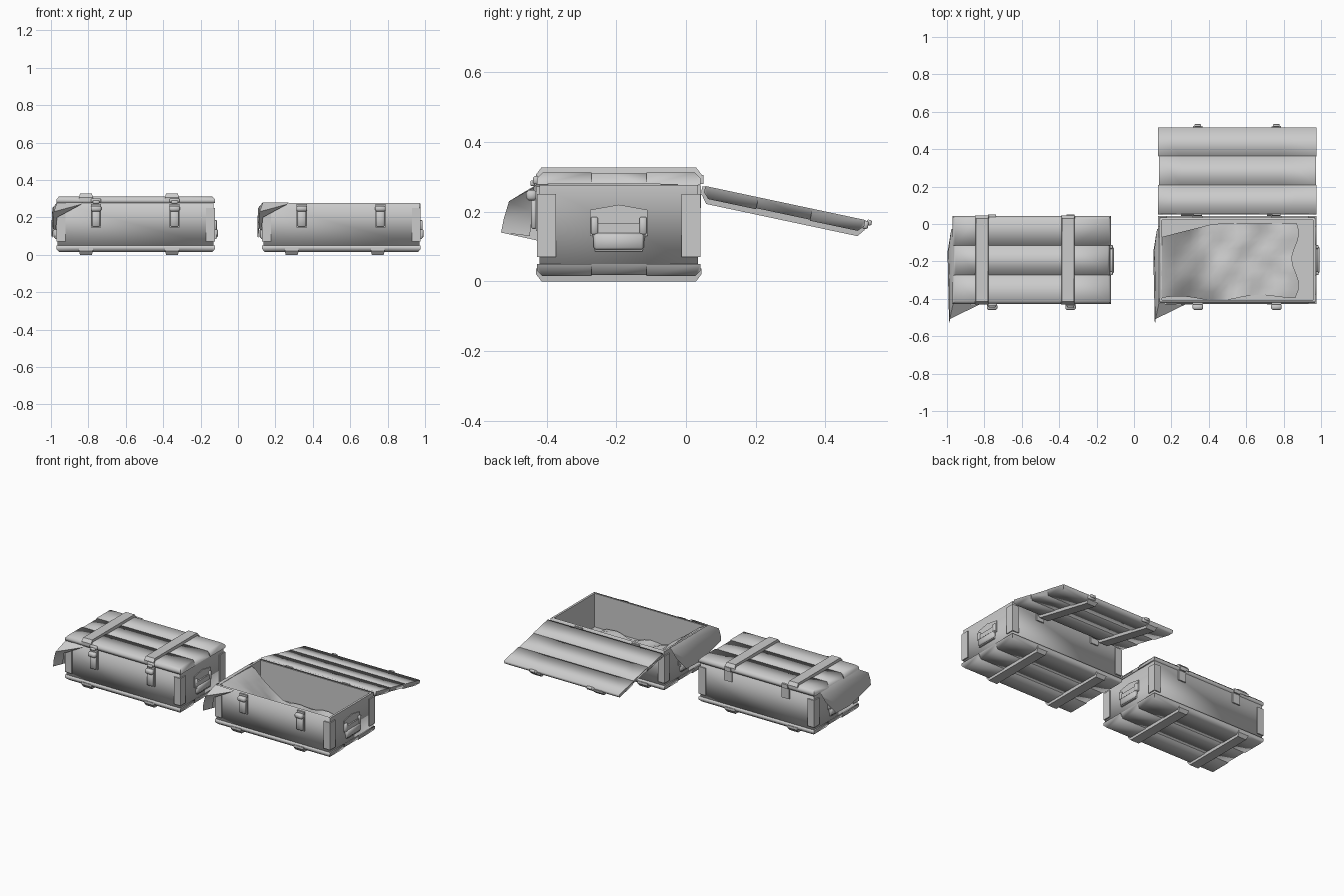
import bpy, bmesh, math
from mathutils import Matrix, Vector

if "Cube" in bpy.data.objects:
    bpy.data.objects.remove(bpy.data.objects["Cube"])

grey = bpy.data.materials.new("plain grey")
grey.diffuse_color = (0.6, 0.6, 0.6, 1)
grey.use_nodes = True
grey.node_tree.nodes["Principled BSDF"].inputs["Base Color"].default_value = grey.diffuse_color

HX, HY, CY = 0.424, 0.235, -0.193      # crate half sizes and depth centre
STRAPS = (-0.266, 0.194)
CLASPS = (-0.212, 0.208)


def finish(name, bm, mat, angle=35, sharp_rule=None):
    """Turn a bmesh into a placed object, smooth by angle or by an edge rule."""
    bmesh.ops.recalc_face_normals(bm, faces=bm.faces)
    if sharp_rule:
        for f in bm.faces:
            f.smooth = True
        for e in bm.edges:
            e.smooth = not sharp_rule(e)
    me = bpy.data.meshes.new(name)
    bm.to_mesh(me)
    bm.free()
    me.transform(mat)
    if mat.determinant() < 0:
        me.flip_normals()
    me.materials.append(grey)
    ob = bpy.data.objects.new(name, me)
    bpy.context.collection.objects.link(ob)
    if not sharp_rule:
        bpy.ops.object.select_all(action='DESELECT')
        ob.select_set(True)
        bpy.context.view_layer.objects.active = ob
        bpy.ops.object.shade_smooth_by_angle(angle=math.radians(angle))
    return ob


def box(bm, x0, x1, y0, y1, z0, z1, bevel=0.0):
    m = Matrix.Translation(((x0+x1)/2, (y0+y1)/2, (z0+z1)/2)) @ Matrix.Diagonal((x1-x0, y1-y0, z1-z0, 1))
    vs = bmesh.ops.create_cube(bm, size=1, matrix=m)["verts"]
    if bevel:
        es = list({e for v in vs for e in v.link_edges})
        bmesh.ops.bevel(bm, geom=es, offset=bevel, segments=1, affect='EDGES', profile=0.5)


def prism(bm, profile, *xs):
    """Sweep a (y, z) outline along x through the given stations."""
    rings = [[bm.verts.new((x, y, z)) for y, z in profile] for x in xs]
    n = len(profile)
    bm.faces.new(rings[0])
    bm.faces.new(rings[-1][::-1])
    for a, b in zip(rings, rings[1:]):
        for i in range(n):
            bm.faces.new((a[i], a[(i+1) % n], b[(i+1) % n], b[i]))


def panel(name, mat):
    """Three softly shaded planks with chamfered outer edges, plus two cross straps."""
    bm = bmesh.new()
    a, b, c = 0.079, HY, 0.016
    z0, z1 = 0.277, 0.312
    xs = (-HX, -.30, .23, HX)
    prism(bm, [(-b, z0), (-a, z0), (-a, z1), (-b+c, z1), (-b, z1-c)], *xs)
    prism(bm, [(b, z0), (a, z0), (a, z1), (b-c, z1), (b, z1-c)], *xs)
    prism(bm, [(-a, z0), (a, z0), (a, z1-.003), (-a, z1-.003)], -HX+.004, -.30, .23, HX-.004)
    for v in bm.verts:                   # slope the plank ends
        if v.co.z > 0.305 and abs(v.co.x) > .4:
            v.co.x -= math.copysign(0.014, v.co.x)

    def sharp(e):                        # only the upper end edges roll over
        p, q = e.verts[0].co, e.verts[1].co
        return abs(p.x) > .4 and abs(q.x) > .4 and min(p.z, q.z) < .3
    finish(name + "_planks", bm, mat, sharp_rule=sharp)
    bm = bmesh.new()
    for x in STRAPS:
        prism(bm, [(-.238, .29), (-.238, .306), (-.222, .327), (.222, .327), (.238, .306), (.238, .29)],
              x-.037, x+.037)
    for v in bm.verts:                   # taper the strap tops
        if v.co.z > .32:
            cx = min(STRAPS, key=lambda s: abs(s-v.co.x))
            v.co.x = cx + (v.co.x-cx)*.86
    finish(name + "_straps", bm, mat)


def lid(mat):
    panel("lid", mat)
    # clasp hooks and hinge leaves fixed to the lid
    bm = bmesh.new()
    for x in CLASPS:
        box(bm, x-.026, x+.026, -.246, -.23, .279, .302, .004)
        box(bm, x-.018, x+.018, -.254, -.24, .274, .290, .003)
        box(bm, x-.022, x+.022, .23, .243, .279, .305)
    finish("lid_fittings", bm, mat, 60)


def body(mat):
    # open hollow box
    bm = bmesh.new()
    x, y, t = HX-.007, HY-.007, .02
    box(bm, -x, x, -y, y, .048, .276)
    top = [f for f in bm.faces if f.normal.z > .9]
    bmesh.ops.inset_region(bm, faces=top, thickness=t)
    ret = bmesh.ops.extrude_face_region(bm, geom=top)
    for g in ret["geom"]:
        if isinstance(g, bmesh.types.BMVert):
            g.co.z = .053
    bmesh.ops.delete(bm, geom=top, context='FACES')

    def sharp(e):                        # soft along the long edges and round the bottom
        p, q = e.verts[0].co, e.verts[1].co
        flat = abs(p.z-q.z) < 1e-4
        front_back = flat and abs(p.y-q.y) < 1e-4 and abs(abs(p.y)-y) < 1e-4
        low_end = flat and p.z < .05 and abs(p.x-q.x) < 1e-4
        return not (front_back or low_end)
    finish("crate_body", bm, mat, sharp_rule=sharp)
    # base mirrors the lid
    panel("base", mat @ Matrix.Translation((0, 0, .327)) @ Matrix.Diagonal((1, 1, -1, 1)))
    # angled plates on the four corners
    bm = bmesh.new()
    for sx in (-1, 1):
        for sy in (-1, 1):
            xs = sorted((sx*(HX-.048), sx*HX))
            ys = sorted((sy*(HY-.009), sy*HY))
            box(bm, *xs, *ys, .07, .25)
            xs = sorted((sx*(HX-.009), sx*HX))
            ys = sorted((sy*(HY-.055), sy*HY))
            box(bm, *xs, *ys, .07, .25)
    finish("corner_plates", bm, mat)
    # latches on the front, hinge leaves on the back
    bm = bmesh.new()
    for x in CLASPS:
        box(bm, x-.027, x+.027, -.238, -.22, .145, .272)
        box(bm, x-.022, x+.022, -.252, -.235, .15, .235, .005)
        box(bm, x-.028, x+.028, -.266, -.235, .232, .262, .007)
        box(bm, x-.028, x+.028, .22, .236, .21, .275)
    finish("latches_and_hinges", bm, mat, 60)
    # end handles: pointed back plate, brackets and a grip
    for s in (-1, 1):
        m = mat @ Matrix.Diagonal((s, 1, 1, 1))
        bm = bmesh.new()
        prism(bm, [(-.083, .13), (.083, .13), (.083, .205), (0, .22), (-.083, .205)], HX-.012, HX-.002)
        for y in (-.07, .07):
            box(bm, HX-.01, HX+.010, y-.01, y+.01, .135, .185, .003)
        prism(bm, [(-.078, .145), (-.06, .168), (.06, .168), (.078, .145), (.068, .085), (-.068, .085)],
              HX-.003, HX+.007)
        box(bm, HX, HX+.015, -.072, .072, .09, .138, .007)
        finish("end_handle", bm, m, 60)


def flap(mat):
    """Cloth spilling over the left end with a flared front corner."""
    rows = [
        [(-.419, .17, .28), (-.42, .04, .28), (-.42, -.1, .28), (-.42, -.232, .28), (-.28, -.238, .28)],
        [(-.43, .165, .262), (-.445, .05, .25), (-.44, -.1, .255), (-.438, -.315, .23), (-.29, -.243, .27)],
        [(-.432, .15, .235), (-.45, .045, .165), (-.447, -.1, .17), (-.442, -.33, .18), (-.42, -.25, .2)],
        [(-.436, .13, .2), (-.45, .04, .10), (-.444, -.11, .09), (-.44, -.338, .14), (-.428, -.255, .13)],
    ]
    bm = bmesh.new()
    g = [[bm.verts.new(p) for p in r] for r in rows]
    for i in range(3):
        for j in range(4):
            bm.faces.new((g[i][j], g[i][j+1], g[i+1][j+1], g[i+1][j]))
    finish("cloth_flap", bm, mat, 50)


def lining(mat):
    """Crumpled cloth inside, falling from the left rim to the floor."""
    bm = bmesh.new()
    n, m = 18, 9
    g = []
    for i in range(n+1):
        u = i/n
        col = []
        for j in range(m+1):
            v = j/m
            x = -.42 + u*(.73 + .02*math.sin(9*v))
            y0 = -.205 + .012*math.sin(11*u) + .03*max(0, u-.5)
            y1 = .12 + .075*min(1, u*2.5)
            y = y0 + v*(y1-y0)
            fall = max(0, 1 - max(0, u-.03)/(.38 + .1*math.sin(5*v)))
            rough = .01*math.sin(15*u+7*v)*math.sin(9*v+1) + .006*math.sin(24*u-9*v)
            z = .068 + .213*fall**1.4 + rough*min(1, u*4)
            col.append(bm.verts.new((x, y, max(z, .056))))
        g.append(col)
    for i in range(n):
        for j in range(m):
            bm.faces.new((g[i][j], g[i+1][j], g[i+1][j+1], g[i][j+1]))
    finish("cloth_lining", bm, mat, 60)


closed = Matrix.Translation((-.547, CY, 0))
opened = Matrix.Translation((.553, CY, 0))
hinge = Vector((0, .242, .276))
swing = Matrix.Translation(hinge) @ Matrix.Rotation(math.radians(168), 4, 'X') @ Matrix.Translation(-hinge)

for place in (closed, opened):
    body(place)
    flap(place)
lid(closed)
lid(opened @ swing)
lining(opened)
